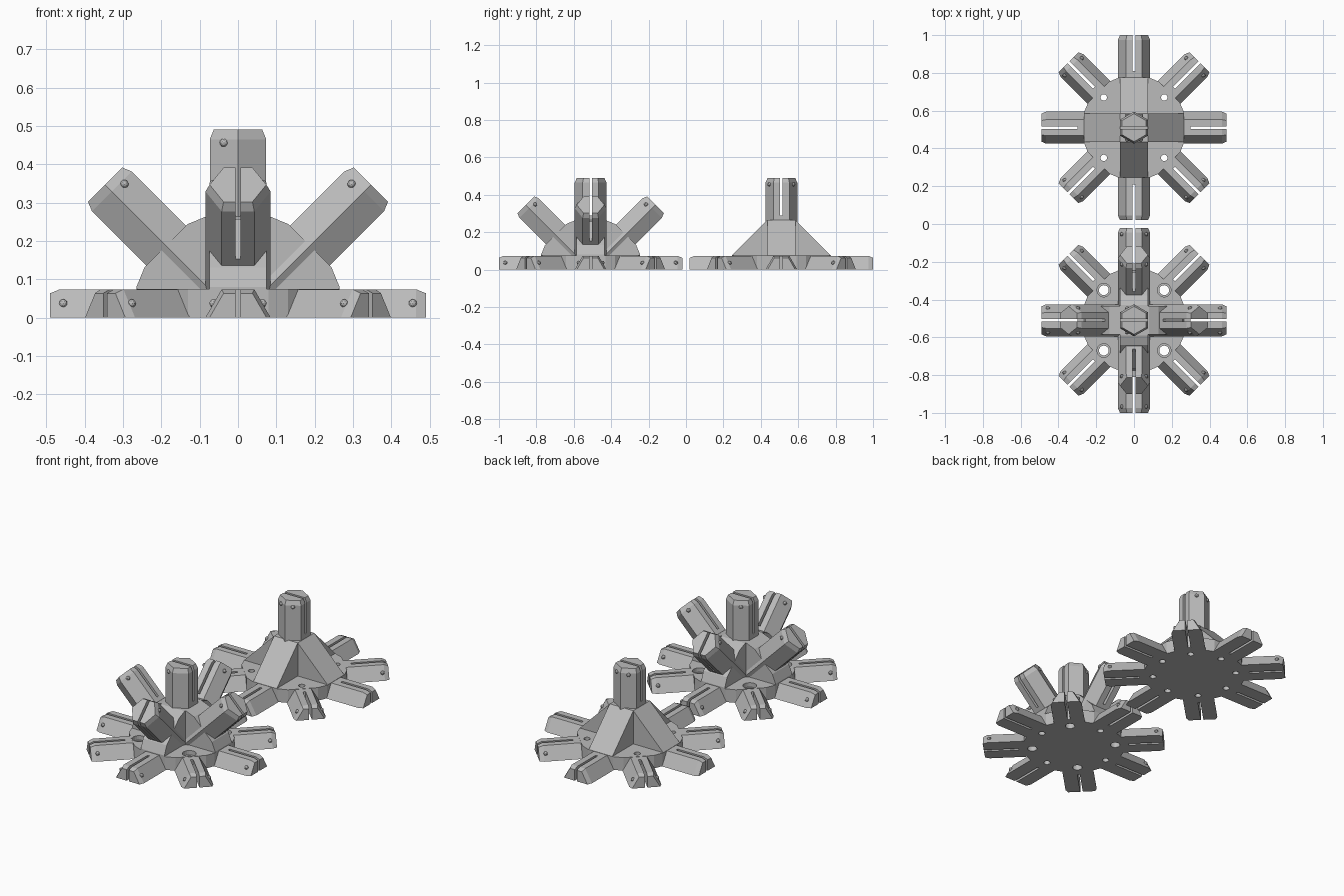
import bpy, bmesh
from math import radians, pi, cos, sin, atan2, hypot
from mathutils import Matrix, Vector

if "Cube" in bpy.data.objects:
    bpy.data.objects.remove(bpy.data.objects["Cube"])

grey = bpy.data.materials.new("plain grey")
grey.use_nodes = True
GREY = (0.5, 0.5, 0.5, 1)
grey.diffuse_color = GREY
grey.node_tree.nodes["Principled BSDF"].inputs["Base Color"].default_value = GREY

R = 0.085             # corner radius of the hexagonal arm
A = R * cos(pi / 6)   # distance to its flats
TIP = 0.49            # reach of every arm
SLOT = 0.007          # half width of the slot
ROOT = 0.265          # distance from hub centre to arm root
DISC = 0.075          # thickness of the base plate
HALF = 0.075          # half thickness of the upright fins


def loft(bm, rings):
    """Skin a closed solid over matching rings of points."""
    vs = [[bm.verts.new(p) for p in ring] for ring in rings]
    n = len(vs[0])
    bm.faces.new(vs[0][::-1])
    bm.faces.new(vs[-1])
    for a, b in zip(vs, vs[1:]):
        for i in range(n):
            j = (i + 1) % n
            bm.faces.new((a[i], a[j], b[j], b[i]))


def finish(bm, name, matrix):
    bmesh.ops.recalc_face_normals(bm, faces=bm.faces)
    bm.transform(matrix)
    mesh = bpy.data.meshes.new(name)
    bm.to_mesh(mesh)
    bm.free()
    mesh.materials.append(grey)
    obj = bpy.data.objects.new(name, mesh)
    bpy.context.collection.objects.link(obj)
    return obj


def section(x, pts, k=1.0, inner=0.0, side=1):
    return [(x, side * (inner + (y - inner) * k), z * k) for y, z in pts]


def arm(name, matrix, start, split, full, bumps):
    """Slotted hexagonal arm along +x; half a hexagon when not full."""
    bm = bmesh.new()
    low = [(R / 2, -A)] if full else []
    bottom = -A if full else 0
    outer = low + [(R, 0), (R / 2, A)]
    whole = outer + [(-y, z) for y, z in reversed(outer)]
    loft(bm, [section(start, whole), section(split, whole)])
    prong = [(SLOT, bottom)] + outer + [(SLOT, A)]
    for side in (1, -1):
        loft(bm, [section(split, prong, 1, SLOT, side),
                  section(TIP - 0.025, prong, 1, SLOT, side),
                  section(TIP, prong, 0.86, SLOT, side)])
    # snap bumps on the slanted faces
    for sy, sz in bumps:
        at = Vector((0.456, sy * R * 0.75, sz * A / 2))
        bmesh.ops.create_icosphere(bm, subdivisions=2, radius=0.011,
                                   matrix=Matrix.Translation(at))
    return finish(bm, name, matrix)


def hub_outline():
    """Sixteen-sided outline with one flat for each arm."""
    spread, rad = atan2(0.08, ROOT), hypot(0.08, ROOT)
    angles = [k * pi / 4 + s * spread for k in range(8) for s in (-1, 1)]
    return [(rad * cos(a), rad * sin(a)) for a in angles]


def drill(obj, matrix, angles, radius, z0, z1):
    """Cut a ring of holes through the plate."""
    bm = bmesh.new()
    for a in angles:
        at = Vector((0.226 * cos(a), 0.226 * sin(a), (z0 + z1) / 2))
        bmesh.ops.create_cone(bm, cap_ends=True, segments=20, radius1=radius,
                              radius2=radius, depth=z1 - z0,
                              matrix=Matrix.Translation(at))
    cutter = finish(bm, "hole_cutter", matrix)
    cutter.hide_render = True
    mod = obj.modifiers.new("holes", 'BOOLEAN')
    mod.object, mod.operation, mod.solver = cutter, 'DIFFERENCE', 'EXACT'
    bpy.context.view_layer.update()
    deps = bpy.context.evaluated_depsgraph_get()
    mesh = bpy.data.meshes.new_from_object(obj.evaluated_get(deps))
    obj.modifiers.clear()
    obj.data = mesh
    bpy.data.objects.remove(cutter)


def fin(name, profile, matrix):
    """Upright plate in the xz plane."""
    bm = bmesh.new()
    loft(bm, [[(x, y, z) for x, z in profile] for y in (-HALF, HALF)])
    return finish(bm, name, matrix)


UPPER = [(-1, 1), (1, 1)]
ALL_FOUR = UPPER + [(-1, -1), (1, -1)]
quarter = [k * pi / 2 for k in range(4)]
diagonal = [a + pi / 4 for a in quarter]
outline = hub_outline()
base = [(-ROOT, 0.07), (ROOT, 0.07)]
round_fin = base + sorted((p for p in outline if p[1] > 0.05),
                          key=lambda p: atan2(p[1], p[0]))
sloped_fin = base + [(ROOT, DISC), (0.075, ROOT), (-0.075, ROOT), (-ROOT, DISC)]

for label, y, profile in (("front", -0.51, round_fin), ("back", 0.51, sloped_fin)):
    place = Matrix.Translation((0, y, 0))
    front = label == "front"

    # base plate with screw holes
    bm = bmesh.new()
    loft(bm, [[(px, py, z) for px, py in outline] for z in (0, DISC)])
    plate = finish(bm, label + "_base_plate", place)
    drill(plate, place, quarter, 0.018, -0.05, 0.1)
    drill(plate, place, diagonal, 0.026 if front else 0.017, -0.05, 0.1)
    if front:
        drill(plate, place, diagonal, 0.036, 0.05, 0.1)

    # eight flat arms around the plate
    for k in range(8):
        spin = place @ Matrix.Rotation(k * pi / 4, 4, 'Z')
        bumps = UPPER if front or k % 2 else []
        arm(f"{label}_flat_arm_{k + 1}", spin, ROOT - 0.002, 0.3, False, bumps)

    # two crossing fins
    for k in range(2):
        fin(f"{label}_fin_{k + 1}", profile,
            place @ Matrix.Rotation(k * pi / 2, 4, 'Z'))

    # central post
    up = place @ Matrix.Rotation(radians(-90), 4, 'Y')
    arm(label + "_post", up, 0.08, 0.29, True, UPPER if front else ALL_FOUR)

    # four raised arms
    if front:
        for k, a in enumerate(quarter):
            tilt = (place @ Matrix.Rotation(a, 4, 'Z')
                    @ Matrix.Rotation(radians(-45), 4, 'Y'))
            arm(f"{label}_raised_arm_{k + 1}", tilt, 0.11, 0.29, True, UPPER)
